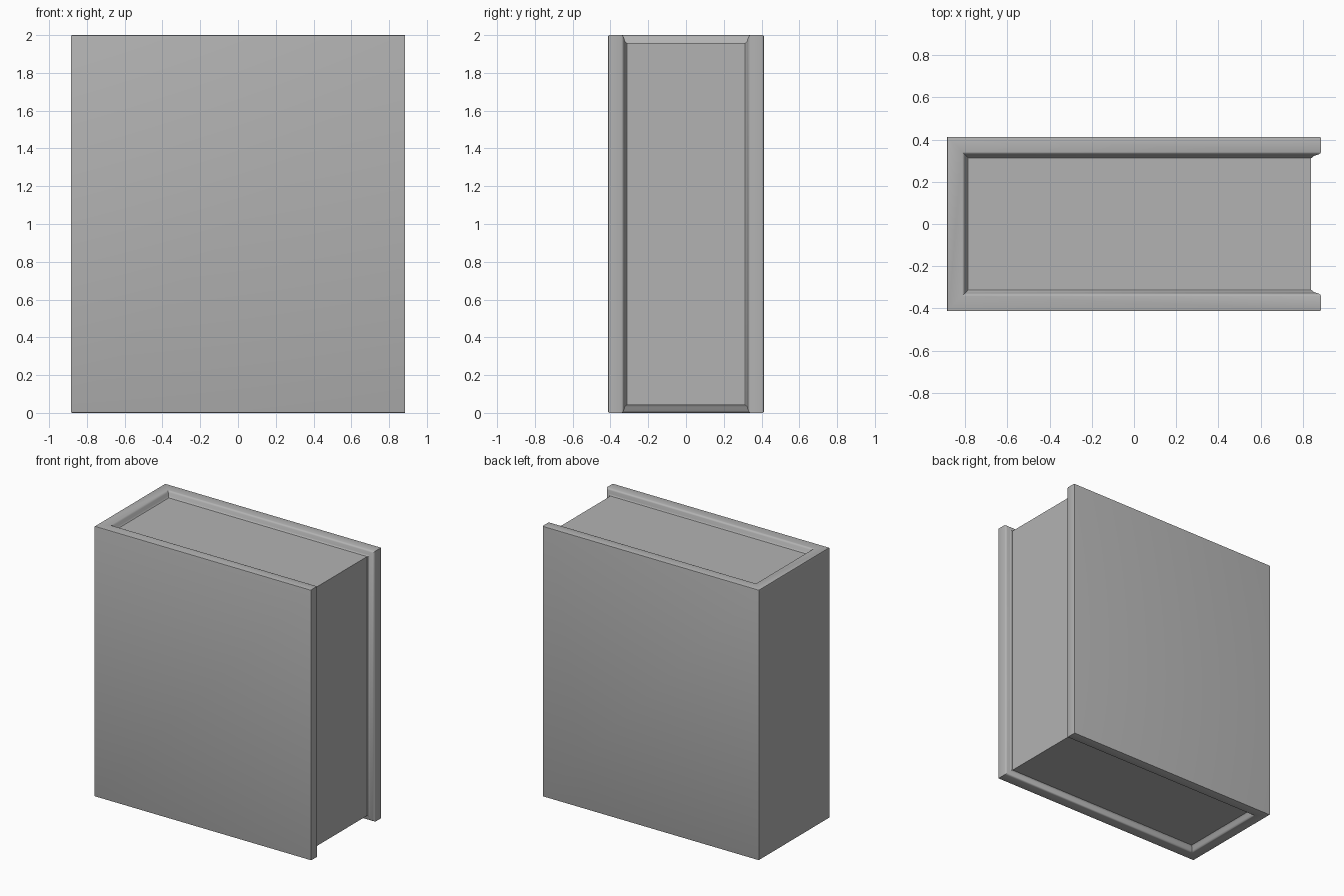
import bpy, bmesh, math

cube = bpy.data.objects.get("Cube")
if cube:
    bpy.data.objects.remove(cube, do_unlink=True)

HALF_X, HALF_Y, HEIGHT = 0.885, 0.413, 2.0
RECESS, WALL = 0.042, 0.1      # page recess depth, cover thickness

grey = bpy.data.materials.new("plain grey")
grey.use_nodes = True
colour = (0.45, 0.45, 0.45, 1)
grey.diffuse_color = colour
grey.node_tree.nodes["Principled BSDF"].inputs["Base Color"].default_value = colour


def add_object(name, bm):
    bmesh.ops.recalc_face_normals(bm, faces=bm.faces)
    mesh = bpy.data.meshes.new(name)
    bm.to_mesh(mesh)
    bm.free()
    obj = bpy.data.objects.new(name, mesh)
    mesh.materials.append(grey)
    bpy.context.collection.objects.link(obj)
    bpy.ops.object.select_all(action='DESELECT')
    obj.select_set(True)
    bpy.context.view_layer.objects.active = obj
    bpy.ops.object.shade_smooth_by_angle(angle=math.radians(35))
    return obj


# Cover: a rim profile (depth, inset) swept round the open edge of a U-shaped case
profile = [(0.008, 0), (0.002, 0.002), (0, 0.008), (0, 0.072), (0.003, 0.078),
           (0.012, 0.084), (0.032, 0.09), (RECESS, WALL), (0.08, WALL)]
# corners as (at fore edge, side, at top), in order round the rim
corners = [(1, -1, 1), (0, -1, 1), (0, 1, 1), (1, 1, 1),
           (1, 1, 0), (0, 1, 0), (0, -1, 0), (1, -1, 0)]
bm = bmesh.new()
rings = []
for depth, inset in profile:
    rings.append([bm.verts.new((HALF_X - depth if fore else inset - HALF_X,
                                side * (HALF_Y - inset),
                                HEIGHT - depth if top else depth))
                  for fore, side, top in corners])
for a, b in zip(rings, rings[1:]):
    for i in range(8):
        j = (i + 1) % 8
        bm.faces.new((a[i], a[j], b[j], b[i]))
# front board, back board and spine, outside and inside
for ring in (rings[0], rings[-1]):
    for panel in ((0, 1, 6, 7), (2, 3, 4, 5), (1, 2, 5, 6)):
        bm.faces.new([ring[i] for i in panel])
add_object("cover", bm)

# Page block, its sides sunk slightly into the cover
bm = bmesh.new()
bmesh.ops.create_cube(bm, size=1)
low, high = WALL - HALF_X - 0.01, HALF_X - RECESS - 0.006
for v in bm.verts:
    v.co.x = high if v.co.x > 0 else low
    v.co.y *= 2 * (HALF_Y - WALL + 0.01)
    v.co.z = HEIGHT / 2 + v.co.z * (HEIGHT - 2 * RECESS)
add_object("page_block", bm)
